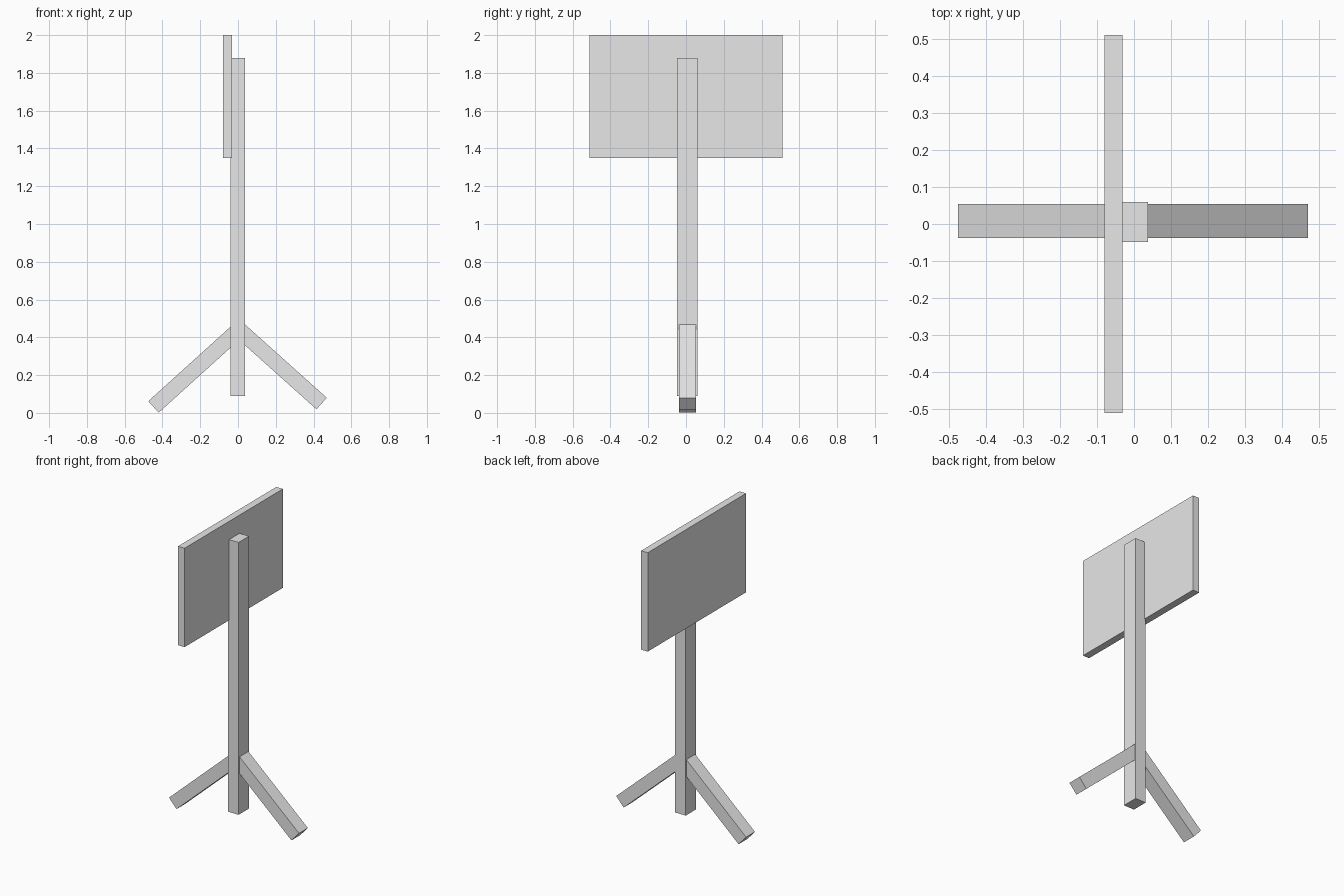
import bpy
from mathutils import Vector

cube = bpy.data.objects.get("Cube")
if cube:
    bpy.data.objects.remove(cube, do_unlink=True)

grey = bpy.data.materials.new("plain_grey")
grey.use_nodes = True
colour = (0.8, 0.8, 0.8, 1)
grey.diffuse_color = colour
grey.node_tree.nodes["Principled BSDF"].inputs["Base Color"].default_value = colour


def box(name, low, high):
    """Box between two opposite corners."""
    low, high = Vector(low), Vector(high)
    bpy.ops.mesh.primitive_cube_add(size=1, location=(low + high) / 2)
    ob = bpy.context.object
    ob.name = name
    ob.scale = high - low
    ob.data.materials.append(grey)
    return ob


def leg(name, foot, top, thickness=0.082, y=0.008, width=0.092):
    """Square-ended beam whose upper edge runs from foot to top (x, z)."""
    a, b = Vector((foot[0], y, foot[1])), Vector((top[0], y, top[1]))
    along = (b - a).normalized()
    down = Vector((along.z, 0, -along.x))
    if down.z > 0:
        down.negate()
    ob = box(name, (0, 0, 0), (thickness, width, (b - a).length))
    ob.location = (a + b) / 2 + down * thickness / 2
    ob.rotation_euler.y = Vector((0, 0, 1)).angle(along) * (1 if along.x > 0 else -1)
    return ob


# Upright and sign panel
box("post", (-0.04, -0.048, 0.09), (0.038, 0.06, 1.88))
box("sign_board", (-0.079, -0.51, 1.35), (-0.031, 0.51, 2.0))

# Splayed legs
leg("right_leg", (-0.475, 0.062), (-0.035, 0.46))
leg("left_leg", (0.47, 0.08), (0.035, 0.47))
